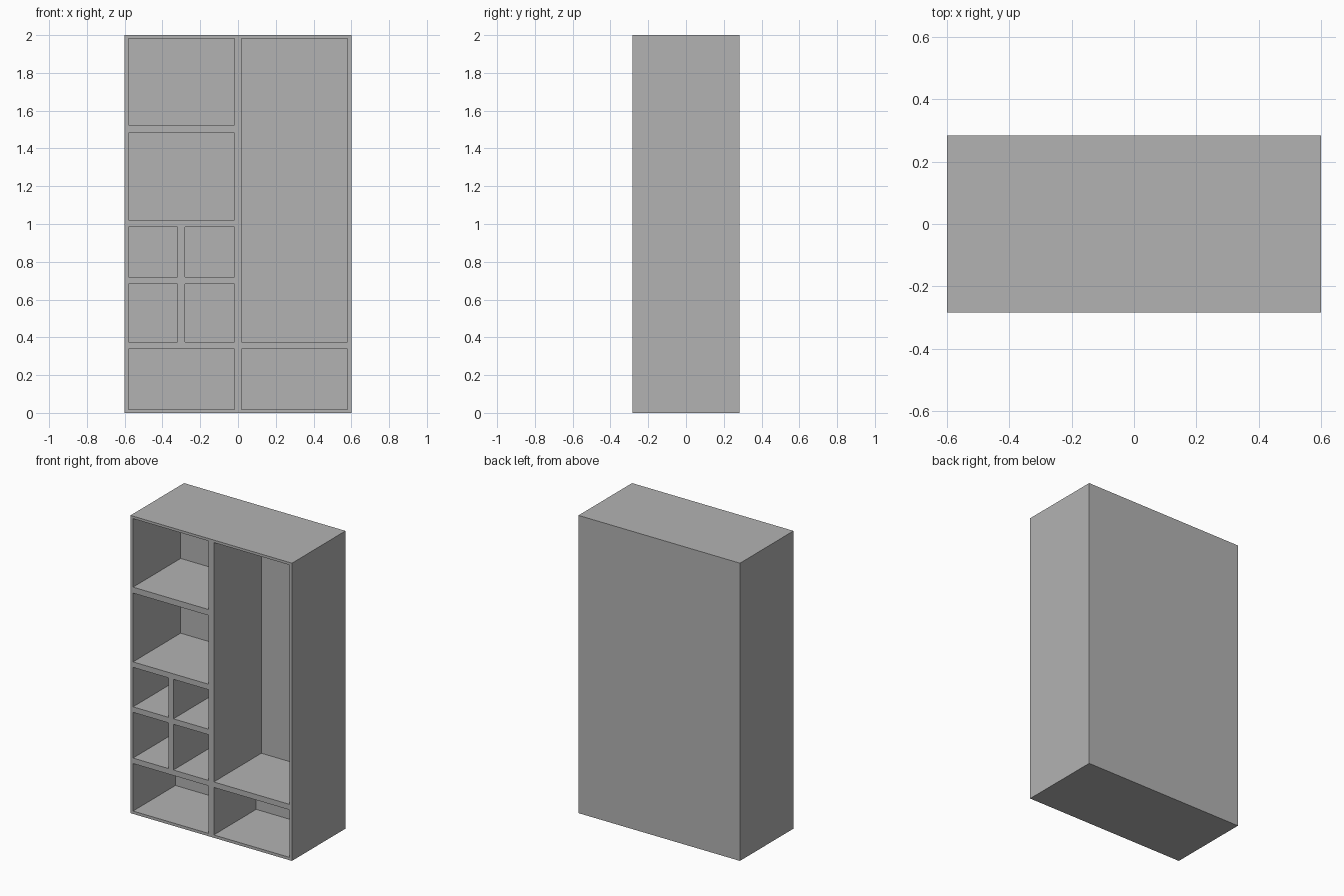
import bpy
import bmesh
from mathutils import Matrix, Vector

old = bpy.data.objects.get("Cube")
if old:
    bpy.data.objects.remove(old, do_unlink=True)

W, D, H = 1.2, 0.568, 2.0
FRONT = -D / 2

grey = bpy.data.materials.new("plain grey")
grey.use_nodes = True
colour = (0.45, 0.45, 0.45, 1)
grey.diffuse_color = colour
grey.node_tree.nodes["Principled BSDF"].inputs["Base Color"].default_value = colour


def make_boxes(name, boxes):
    """One object made of boxes given as (low corner, high corner)."""
    bm = bmesh.new()
    for low, high in boxes:
        low, high = Vector(low), Vector(high)
        place = Matrix.Translation((low + high) / 2) @ Matrix.Diagonal((*(high - low), 1))
        bmesh.ops.create_cube(bm, size=1, matrix=place)
    mesh = bpy.data.meshes.new(name)
    bm.to_mesh(mesh)
    bm.free()
    mesh.materials.append(grey)
    obj = bpy.data.objects.new(name, mesh)
    bpy.context.collection.objects.link(obj)
    return obj


# Column spans across the cabinet
left_col, right_col = (-0.581, -0.019), (0.019, 0.581)
small_cols = (-0.581, -0.319), (-0.281, -0.019)

# Row spans up the cabinet
bottom, low_cell, high_cell = (0.019, 0.338), (0.375, 0.682), (0.719, 0.984)
middle, top = (1.021, 1.483), (1.523, 1.983)
DEEP, SHALLOW = 0.505, 0.45

# Compartments: column, row, depth
bays = [
    (left_col, top, DEEP),
    (left_col, middle, DEEP),
    (right_col, (low_cell[0], top[1]), DEEP),
    (left_col, bottom, SHALLOW),
    (right_col, bottom, SHALLOW),
]
bays += [(col, row, DEEP) for col in small_cols for row in (low_cell, high_cell)]

# Solid cabinet body, hollowed from the front
cabinet = make_boxes("wardrobe_cabinet", [((-W / 2, FRONT, 0), (W / 2, D / 2, H))])
cutter = make_boxes("bay_cutter", [((x[0], FRONT - 0.1, z[0]), (x[1], FRONT + d, z[1]))
                                   for x, z, d in bays])
cutter.hide_render = True

cut = cabinet.modifiers.new("bays", "BOOLEAN")
cut.operation = "DIFFERENCE"
cut.solver = "EXACT"
cut.object = cutter
bpy.context.view_layer.objects.active = cabinet
bpy.ops.object.modifier_apply(modifier=cut.name)
bpy.data.objects.remove(cutter, do_unlink=True)
